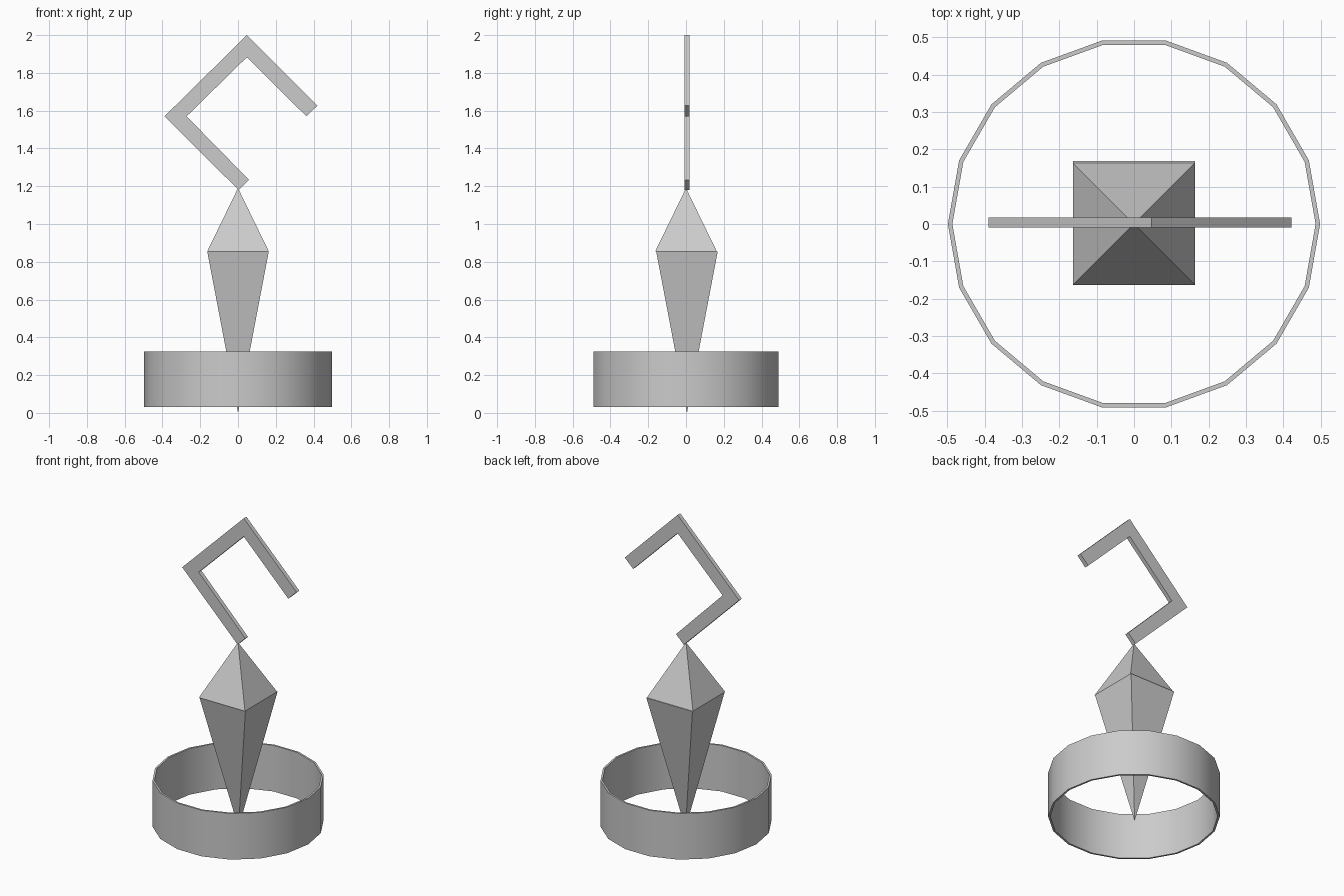
import bpy, bmesh
from math import sin, cos, pi

if "Cube" in bpy.data.objects:
    bpy.data.objects.remove(bpy.data.objects["Cube"])


def make_object(name, bm):
    bmesh.ops.recalc_face_normals(bm, faces=bm.faces)
    mesh = bpy.data.meshes.new(name)
    bm.to_mesh(mesh)
    bm.free()
    obj = bpy.data.objects.new(name, mesh)
    bpy.context.collection.objects.link(obj)
    return obj


def extrude_profile(name, points, depth_vec):
    """Closed flat profile swept straight along depth_vec."""
    bm = bmesh.new()
    face = bm.faces.new([bm.verts.new(p) for p in points])
    res = bmesh.ops.extrude_face_region(bm, geom=[face], use_keep_orig=True)
    moved = [g for g in res["geom"] if isinstance(g, bmesh.types.BMVert)]
    bmesh.ops.translate(bm, verts=moved, vec=depth_vec)
    return make_object(name, bm)


def pyramid(name, half, y, base_z, tip_z):
    bm = bmesh.new()
    base = [bm.verts.new((sx * half, y + sy * half, base_z))
            for sx, sy in ((-1, -1), (1, -1), (1, 1), (-1, 1))]
    tip = bm.verts.new((0, y, tip_z))
    bm.faces.new(base)
    for i in range(4):
        bm.faces.new((base[i], base[(i + 1) % 4], tip))
    return make_object(name, bm)


def ring(name, sides, r_out, r_in, z0, z1):
    bm = bmesh.new()
    section = ((r_out, z0), (r_out, z1), (r_in, z1), (r_in, z0))
    loops = [[bm.verts.new((r * cos(2 * pi * i / sides), r * sin(2 * pi * i / sides), z))
              for r, z in section] for i in range(sides)]
    for i in range(sides):
        a, b = loops[i], loops[(i + 1) % sides]
        for j in range(4):
            k = (j + 1) % 4
            bm.faces.new((a[j], b[j], b[k], a[k]))
    return make_object(name, bm)


# 18-sided thin band, smooth around its circumference
band = ring("ring_band", 18, 0.498, 0.486, 0.03, 0.325)
bpy.context.view_layer.objects.active = band
band.select_set(True)
bpy.ops.object.shade_smooth_by_angle(angle=pi / 6)

# Two pyramids, base to base, forming the spike
pyramid("upper_spike", 0.163, 0.0, 0.855, 1.19)
pyramid("lower_spike", 0.163, 0.005, 0.855, 0.0)

# Flat angular hook on top of the spike
hook_outline = [(0.003, 1.18), (0.058, 1.234), (-0.272, 1.57), (0.047, 1.883),
                (0.362, 1.57), (0.421, 1.627), (0.047, 2.0), (-0.389, 1.57)]
extrude_profile("hook", [(x, -0.009, z) for x, z in hook_outline], (0, 0.027, 0))
